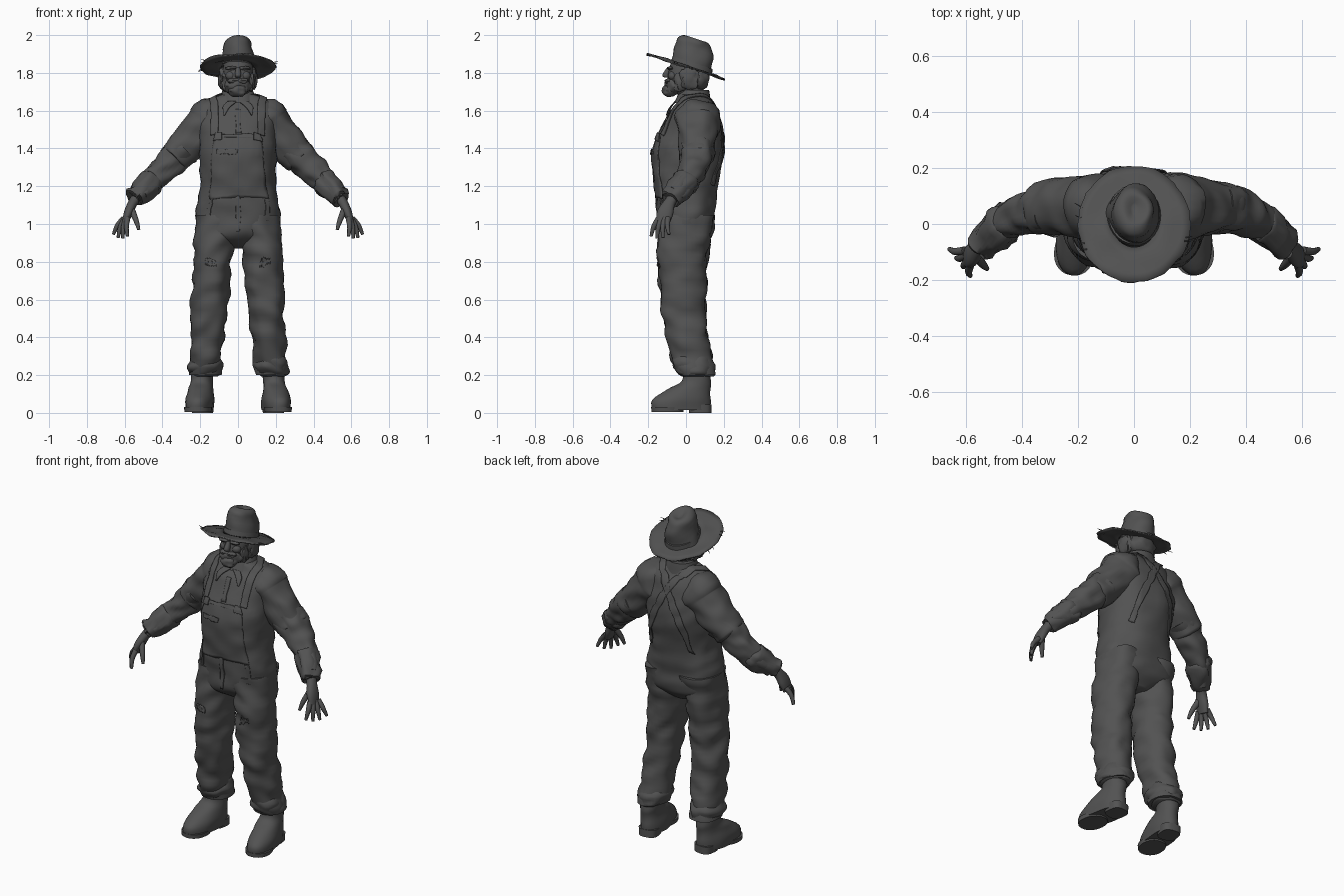
import bpy, bmesh, math, random
from mathutils import Vector, Matrix, noise

random.seed(4)
if "Cube" in bpy.data.objects:
    bpy.data.objects.remove(bpy.data.objects["Cube"])

charcoal = bpy.data.materials.new("charcoal grey")
charcoal.use_nodes = True
charcoal.diffuse_color = (.085, .085, .085, 1)
charcoal.node_tree.nodes["Principled BSDF"].inputs["Base Color"].default_value = charcoal.diffuse_color

SIDES = ((1, "left"), (-1, "right"))


def finish(name, bm, sharp=50):
    bmesh.ops.recalc_face_normals(bm, faces=bm.faces)
    mesh = bpy.data.meshes.new(name)
    bm.to_mesh(mesh)
    bm.free()
    mesh.materials.append(charcoal)
    ob = bpy.data.objects.new(name, mesh)
    bpy.context.collection.objects.link(ob)
    bpy.ops.object.select_all(action="DESELECT")
    ob.select_set(True)
    bpy.context.view_layer.objects.active = ob
    bpy.ops.object.shade_smooth_by_angle(angle=math.radians(sharp))
    return ob


def resample(rows, steps):
    """Smooth curve through rows of numbers."""
    rows = [Vector(row) for row in rows]
    padded = [rows[0]] + rows + [rows[-1]]
    out = []
    for a, b, c, d in zip(padded, padded[1:], padded[2:], padded[3:]):
        for i in range(steps):
            t = i / steps
            slope_b, slope_c = (c - a) / 2, (d - b) / 2
            blend = t * t * (3 - 2 * t)
            out.append(b.lerp(c, blend) + slope_b * (t * (1 - t) ** 2) - slope_c * (t * t * (1 - t)))
    return out + [rows[-1]]


def bridge(bm, rings):
    """Join closed rings of vertices with quads."""
    for low, high in zip(rings, rings[1:]):
        for j in range(len(low)):
            bm.faces.new((low[j - 1], low[j], high[j], high[j - 1]))


def loft(name, sections, mirror=1, sides=28, steps=4, level=True, fold=0.0, freq=10, power=2.2, place=None):
    """Skin over sections (x, y, z, radius across, radius deep), with cloth folds."""
    rows = resample(sections, steps)
    bm = bmesh.new()
    rings = []
    for i, row in enumerate(rows):
        across, deep = Vector((1, 0, 0)), Vector((0, 1, 0))
        if not level:
            before, after = rows[max(i - 1, 0)], rows[min(i + 1, len(rows) - 1)]
            along = (Vector(after[:3]) - Vector(before[:3])).normalized()
            deep = (deep - along * deep.dot(along)).normalized()
            across = deep.cross(along)
        ring = []
        for j in range(sides):
            c, s = math.cos(math.tau * j / sides), math.sin(math.tau * j / sides)
            reach = (across * math.copysign(abs(c) ** (2 / power), c) * row[3]
                     + deep * math.copysign(abs(s) ** (2 / power), s) * row[4])
            p = Vector(row[:3]) + reach
            wave = Vector((p.x + mirror, p.y, p.z * 1.6 + p.x / 2)) * freq
            p += reach.normalized() * fold * noise.noise(wave)
            p.x *= mirror
            ring.append(bm.verts.new(p))
        rings.append(ring)
    bridge(bm, rings)
    bm.faces.new(rings[0])
    bm.faces.new(rings[-1])
    if place:
        bm.transform(place)
    return finish(name, bm)


def cloth(name, target, rows, mirror=1, lift=.003, columns=10, ragged=0.0):
    """Thin cloth panel from rows (x, half width, y, z), draped on the target."""
    bm = bmesh.new()
    grid = []
    for x, half, y, z in resample(rows, 8):
        grid.append([bm.verts.new((mirror * (x + half * (2 * i / columns - 1)), y,
                                   z + random.uniform(-ragged, ragged))) for i in range(columns + 1)])
    for low, high in zip(grid, grid[1:]):
        for i in range(columns):
            bm.faces.new((low[i], low[i + 1], high[i + 1], high[i]))
    panel = finish(name, bm)
    drape = panel.modifiers.new("drape", "SHRINKWRAP")
    drape.target, drape.offset, drape.wrap_mode = target, lift, "OUTSIDE_SURFACE"
    weave = panel.modifiers.new("weave", "SOLIDIFY")
    weave.thickness, weave.offset = .005, 0


def ball(name, loc, size, mirror=1, rough=0.0):
    """Ellipsoid, roughened for hair."""
    bm = bmesh.new()
    bmesh.ops.create_icosphere(bm, subdivisions=3, radius=1)
    for v in bm.verts:
        v.co *= 1 + rough * noise.noise(v.co * 2 + Vector(loc) * 9)
    bm.transform(Matrix.Translation((loc[0] * mirror, *loc[1:])) @ Matrix.Diagonal((*size, 1)))
    finish(name, bm)


def span(start, end, count=8):
    return [start + (end - start) * i / count for i in range(count + 1)]


def leg_section(t, puff=0.0):
    """Trouser leg from hip (0) to hem (1)."""
    return (.118 + .062 * t, .055 * t * t - .03 * math.sin(math.pi * t), 1 - .8 * t,
            .108 - .026 * t + puff, .14 - .04 * t + puff)


def arm_section(t, puff=0.0):
    """Arm from shoulder (0) to wrist (1), curving forward."""
    radius = .115 - .06 * t + puff
    return (.14 + .37 * t, .06 - .1 * t ** 4, 1.55 - .38 * t, radius, radius)


def strap_row(t):
    """Strap from bib (0) over the shoulder, crossing the back to the far hip (1)."""
    angle = math.pi * (.2 + .8 * t)
    sweep = max(0, t - .4)
    return (.125 - .5 * sweep, .022, .02 - .18 * math.cos(angle), 1.2 + .46 * math.sin(angle))


# Torso with rounded crotch, hips and shoulders
torso = loft("torso", [
    (0, .01, .87, .06, .06), (0, 0, .94, .2, .14), (0, 0, 1.05, .225, .152), (0, 0, 1.2, .2, .165),
    (0, .015, 1.4, .205, .187), (0, .04, 1.58, .21, .13), (0, .045, 1.65, .17, .09), (0, .04, 1.69, .07, .07)],
    sides=40, steps=7, fold=.012, power=2.4)
loft("collar_band", [(0, .035, 1.64, .1, .1), (0, .045, 1.71, .08, .075)], fold=.005)

# Overalls: bib, pocket, fly, shirt placket
FRONT = -.18
cloth("bib", torso, [(0, .19, FRONT, 1.14), (0, .17, FRONT, 1.3), (0, .14, FRONT, 1.49)], columns=20)
cloth("bib_hem", torso, [(0, .14, FRONT, 1.465), (0, .14, FRONT, 1.49)], lift=.007, columns=20)
cloth("pocket_flap", torso, [(-.06, .055, FRONT, 1.37), (-.06, .06, FRONT, 1.395)], lift=.01, ragged=.004)
cloth("fly", torso, [(0, .012, FRONT, .95), (0, .012, FRONT, 1.15)])
cloth("shirt_placket", torso, [(0, .014, FRONT, 1.5), (0, .014, -.1, 1.62)])

for side, label in SIDES:
    cloth(label + "_strap", torso, [strap_row(t) for t in span(0, 1)], side, lift=.006, columns=6)
    cloth(label + "_buckle", torso, [(.12, .03, FRONT, 1.45), (.12, .025, FRONT, 1.5)], side, lift=.012)
    cloth(label + "_hip_pocket", torso, [(.2, .02, FRONT, 1.02), (.17, .012, FRONT, 1.13)], side)
    cloth(label + "_collar_flap", torso, [(.03, .025, -.06, 1.65), (.06, .02, -.08, 1.62), (.07, .003, -.09, 1.57)],
          side, lift=.012)

    # Trouser legs with gathered hems and torn knees
    leg = loft(label + "_leg", [leg_section(t) for t in span(-.06, 1)], side, sides=36, steps=4, fold=.022, freq=9)
    loft(label + "_leg_hem", [leg_section(t, puff) for t, puff in ((.86, -.02), (.92, .006), (.98, .001), (1.01, -.02))],
         side, sides=36, fold=.02, freq=14)
    cloth(label + "_knee_tear", leg, [(.15, .035, FRONT, .78), (.15, .03, FRONT, .81)], side, ragged=.008)

    # Boots, toes turned out
    place = Matrix.Translation((side * .19, .06, 0)) @ Matrix.Rotation(side * .14, 4, "Z")
    loft(label + "_boot", [(0, -.085, .015, .07, .157), (0, -.083, .07, .074, .156), (0, -.045, .125, .064, .115),
                           (0, -.005, .17, .058, .077), (0, -.005, .25, .06, .07)], fold=.008, place=place)
    loft(label + "_sole", [(0, -.16, .006, .07, .085), (0, -.16, .03, .073, .086)], steps=1, place=place)
    loft(label + "_heel", [(0, .015, 0, .055, .058), (0, .015, .045, .058, .058)], steps=1, power=3, place=place)

    # Sleeves: torn upper layer over the lower, with a ragged cuff
    loft(label + "_upper_sleeve", [(.07, .05, 1.57, .085, .085)] + [arm_section(t, .004) for t in span(0, .53)]
         + [arm_section(.54, -.02)], side, steps=3, level=False, fold=.018)
    loft(label + "_lower_sleeve", [arm_section(t) for t in span(.4, 1.05)],
         side, steps=3, level=False, fold=.02, freq=13)
    loft(label + "_sleeve_cuff", [arm_section(t, puff) for t, puff in ((.84, -.02), (.87, .008), (1.08, .002), (1.09, -.02))],
         side, level=False, fold=.022, freq=18)

    # Hands with fanned fingers
    loft(label + "_hand", [arm_section(1.03, -.022), (.555, -.085, 1.115, .025, .03), (.58, -.11, 1.06, .024, .043),
                           (.597, -.122, 1.01, .016, .036)], side, level=False)
    for i, finger in enumerate(("little", "ring", "middle", "fore")):
        base = Vector((.605, -.095, 1.03)).lerp((.585, -.145, 1.03), i / 3)
        tip = Vector((.66, -.09, .945)).lerp((.585, -.185, .935), i / 3)
        tip.z -= .015 * (finger in ("ring", "middle"))
        bend = base.lerp(tip, .5) + Vector((.006, -.006, .004))
        loft(label + "_" + finger + "_finger", [(*base, .015, .015), (*bend, .013, .013), (*tip, .008, .008)],
             side, sides=10, level=False)
    loft(label + "_thumb", [(.565, -.115, 1.08, .018, .018), (.54, -.145, 1.02, .014, .014), (.525, -.16, .97, .008, .008)],
         side, sides=10, level=False)

    # Paired face and hair parts
    ball(label + "_hair", (.083, .02, 1.77), (.022, .05, .06), side, .4)
    ball(label + "_sideburn", (.07, -.03, 1.75), (.018, .035, .05), side, .4)
    ball(label + "_brow", (.035, -.083, 1.825), (.032, .016, .01), side, .3)
    ball(label + "_cheek", (.038, -.07, 1.785), (.028, .025, .025), side)
    ball(label + "_moustache", (.022, -.092, 1.757), (.032, .02, .014), side, .3)

# Head, nose, hair and beard
loft("head", [(0, .04, 1.66, .06, .06), (0, 0, 1.74, .072, .09), (0, .005, 1.8, .08, .1), (0, .02, 1.88, .075, .09)])
loft("nose", [(0, -.088, 1.83, .01, .012), (0, -.106, 1.79, .017, .02), (0, -.1, 1.775, .013, .014)], sides=14)
ball("back_hair", (0, .06, 1.77), (.088, .065, .065), rough=.2)
ball("beard", (0, -.06, 1.73), (.07, .052, .045), rough=.25)
ball("beard_tip", (0, -.086, 1.705), (.048, .04, .033), rough=.25)

# Straw hat, tilted back: ragged brim, dented crown, band
hat = Matrix.Translation((0, 0, 1.835)) @ Matrix.Rotation(math.radians(-18), 4, "X")
bm = bmesh.new()
rings = []
for reach in span(.4, 1, 4):
    ring = []
    for j in range(56):
        c, s = math.cos(math.tau * j / 56), math.sin(math.tau * j / 56)
        r = reach + (random.uniform(-.02, .01) if reach == 1 else 0)
        droop = .012 * noise.noise(Vector((c, s, 1)) * reach * 2) + .015 * (1 - reach)
        ring.append(bm.verts.new((.202 * r * c, .22 * r * s, droop)))
    rings.append(ring)
bridge(bm, rings)
bm.transform(hat)
finish("hat_brim", bm).modifiers.new("straw", "SOLIDIFY").thickness = .007
loft("hat_crown", [(0, .03, 0, .094, .112), (0, .012, .1, .078, .102), (0, .008, .14, .064, .085),
                   (0, .005, .155, .042, .055), (0, .01, .14, .01, .02)], fold=.014, freq=12, place=hat, power=2)
loft("hat_band", [(0, .03, .005, .096, .114), (0, .027, .03, .092, .111)], steps=1, place=hat, power=2)
for i in range(6):
    angle = random.choice((0, math.pi)) + random.uniform(-.6, .6)
    root = Vector((.19 * math.cos(angle), .205 * math.sin(angle), 0))
    end = root * random.uniform(1.1, 1.2) + Vector((0, .01, random.uniform(-.015, .01)))
    loft("loose_straw", [(*root, .003, .003), (*end, .001, .001)], sides=5, steps=1, level=False, place=hat)
